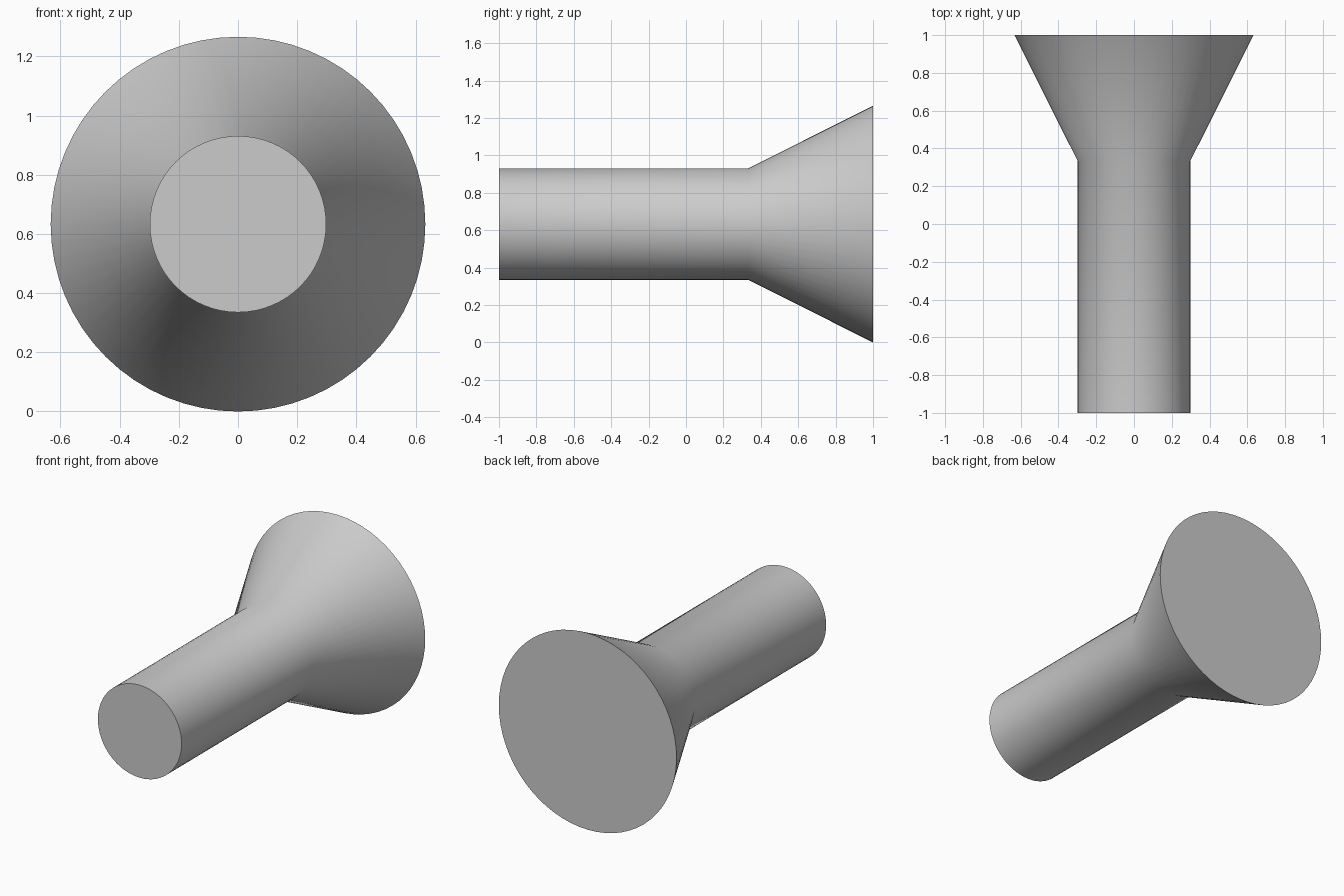
import bpy
import bmesh
from math import cos, sin, tau, radians

cube = bpy.data.objects.get("Cube")
if cube:
    bpy.data.objects.remove(cube, do_unlink=True)

SIDES = 64
AXIS_Z = 0.633
# Lathe profile along the y axis: (y, radius)
PROFILE = [(-1.0, 0.298), (0.333, 0.298), (1.0, 0.633)]

# Plain grey for the whole part
grey = bpy.data.materials.new("plain_grey")
grey.use_nodes = True
colour = (0.6, 0.6, 0.6, 1.0)
grey.diffuse_color = colour
grey.node_tree.nodes["Principled BSDF"].inputs["Base Color"].default_value = colour


def lathe(name, profile, material):
    """Closed solid of revolution about the y axis, with flat end caps."""
    bm = bmesh.new()
    rings = [[bm.verts.new((r * cos(tau * i / SIDES), y, AXIS_Z + r * sin(tau * i / SIDES)))
              for i in range(SIDES)] for y, r in profile]
    for a, b in zip(rings, rings[1:]):
        for i in range(SIDES):
            j = (i + 1) % SIDES
            bm.faces.new((a[i], a[j], b[j], b[i]))
    bm.faces.new(rings[0])
    bm.faces.new(rings[-1])
    bmesh.ops.recalc_face_normals(bm, faces=bm.faces)
    mesh = bpy.data.meshes.new(name)
    bm.to_mesh(mesh)
    bm.free()
    mesh.materials.append(material)
    obj = bpy.data.objects.new(name, mesh)
    bpy.context.collection.objects.link(obj)
    return obj


# Round shank flaring into a conical head
pin = lathe("countersunk_pin", PROFILE, grey)
bpy.ops.object.select_all(action="DESELECT")
pin.select_set(True)
bpy.context.view_layer.objects.active = pin
bpy.ops.object.shade_smooth_by_angle(angle=radians(35))
